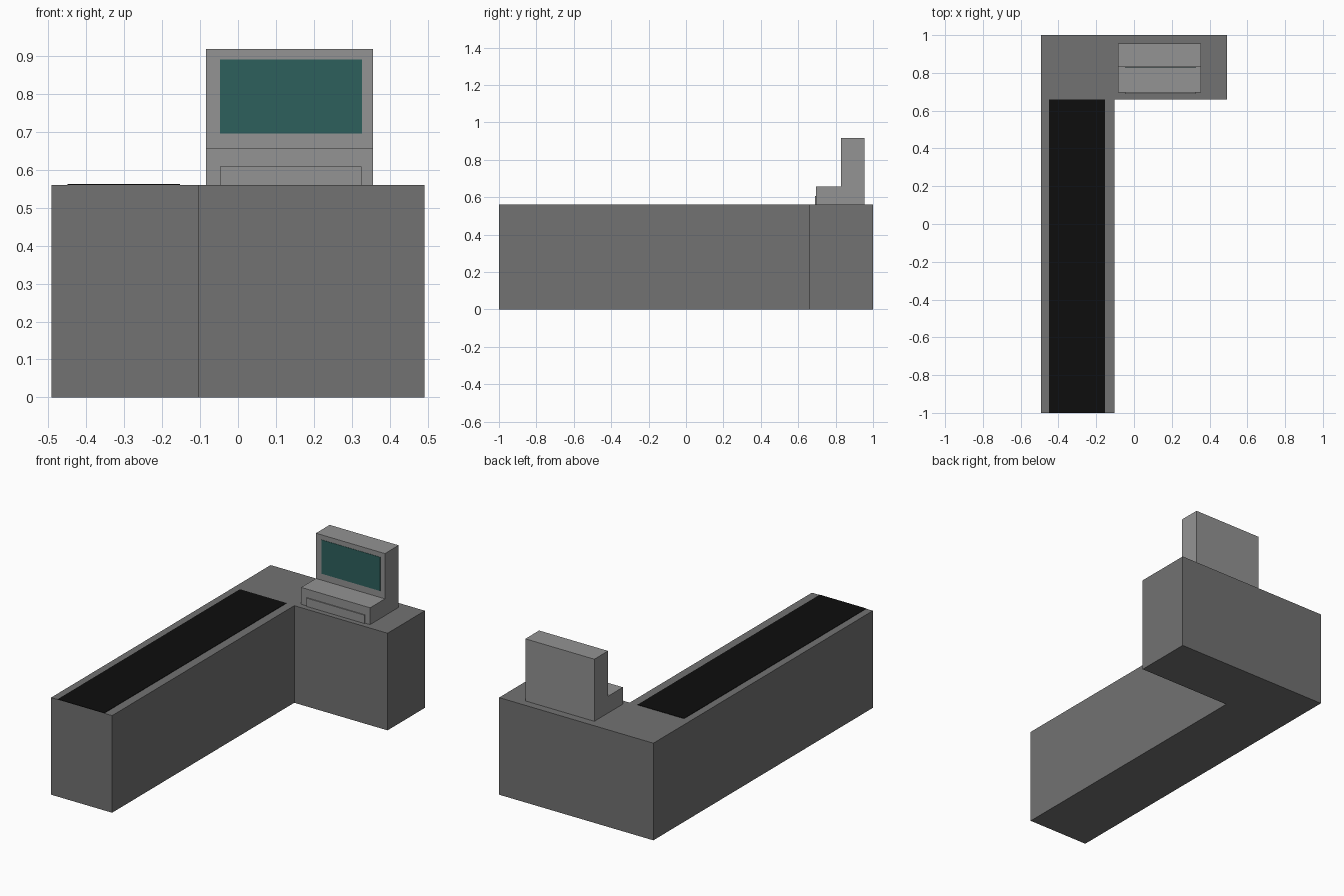
import bpy
import bmesh

cube = bpy.data.objects.get("Cube")
if cube:
    bpy.data.objects.remove(cube, do_unlink=True)


def material(name, rgb):
    mat = bpy.data.materials.new(name)
    mat.use_nodes = True
    color = (*rgb, 1.0)
    mat.diffuse_color = color
    mat.node_tree.nodes["Principled BSDF"].inputs["Base Color"].default_value = color
    return mat


def prism(name, outline, axis, start, end, mat):
    """Extrude a flat outline along x or z, from start to end."""
    bm = bmesh.new()
    place = (lambda a, b: (start, a, b)) if axis == "x" else (lambda a, b: (a, b, start))
    face = bm.faces.new([bm.verts.new(place(a, b)) for a, b in outline])
    new = bmesh.ops.extrude_face_region(bm, geom=[face])["geom"]
    shift = (end - start, 0, 0) if axis == "x" else (0, 0, end - start)
    bmesh.ops.translate(bm, vec=shift, verts=[g for g in new if isinstance(g, bmesh.types.BMVert)])
    bmesh.ops.recalc_face_normals(bm, faces=bm.faces)
    mesh = bpy.data.meshes.new(name)
    bm.to_mesh(mesh)
    bm.free()
    mesh.materials.append(mat)
    obj = bpy.data.objects.new(name, mesh)
    bpy.context.collection.objects.link(obj)
    return obj


def box(name, x, y, z, mat):
    outline = [(x[0], y[0]), (x[1], y[0]), (x[1], y[1]), (x[0], y[1])]
    return prism(name, outline, "z", z[0], z[1], mat)


counter_gray = material("counter gray", (0.168, 0.168, 0.168))
register_gray = material("register gray", (0.292, 0.292, 0.292))
belt_black = material("belt black", (0.004, 0.004, 0.004))
screen_teal = material("screen teal", (0.027, 0.117, 0.108))

TOP = 0.56       # counter height
SIDE = 0.492     # half width of the counter
ARM = -0.103     # inner side of the long arm
INNER = 0.66     # front of the short arm

# L-shaped counter
prism("counter", [(-SIDE, -1), (ARM, -1), (ARM, INNER), (SIDE, INNER), (SIDE, 1), (-SIDE, 1)],
      "z", 0, TOP, counter_gray)

# Conveyor belt lying on the long arm
box("conveyor_belt", (-0.45, -0.153), (-1, INNER), (TOP, TOP + 0.002), belt_black)

# Cash register: stepped side profile with a low keyboard deck and a tall display
prism("cash_register", [(0.695, TOP), (0.955, TOP), (0.955, 0.918), (0.83, 0.918),
                        (0.83, 0.657), (0.695, 0.657)],
      "x", -0.084, 0.356, register_gray)

# Cash drawer front and display screen
box("cash_drawer", (-0.047, 0.325), (0.689, 0.695), (TOP, 0.608), register_gray)
box("display_screen", (-0.047, 0.327), (0.828, 0.83), (0.695, 0.89), screen_teal)
